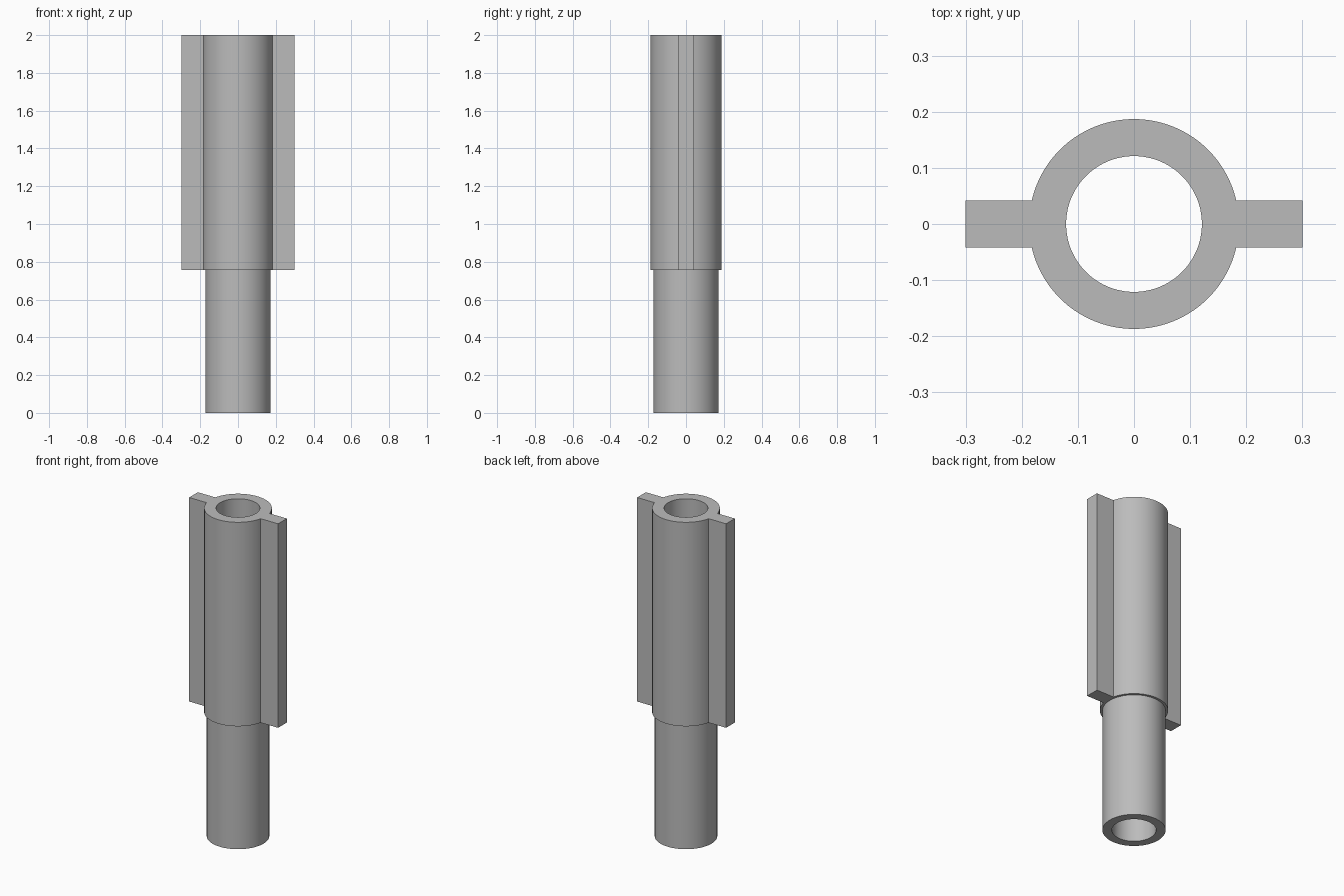
import bpy, bmesh
from math import asin, cos, sin, pi

cube = bpy.data.objects.get("Cube")
if cube:
    bpy.data.objects.remove(cube)

BORE, STEM, COLLAR = 0.121, 0.173, 0.187
SHOULDER, TOP = 0.756, 2.0
FIN_REACH, FIN_HALF = 0.3, 0.042

# Angles around the tube, with a division exactly at each fin edge
a = asin(FIN_HALF / COLLAR)
FIN_STEPS, ARC_STEPS = 6, 40
half_turn = [-a + 2 * a * i / FIN_STEPS for i in range(FIN_STEPS)]
half_turn += [a + (pi - 2 * a) * i / ARC_STEPS for i in range(ARC_STEPS)]
angles = half_turn + [t + pi for t in half_turn]

# Stepped tube: closed wall profile turned around z
profile = [(BORE, 0), (STEM, 0), (STEM, SHOULDER),
           (COLLAR, SHOULDER), (COLLAR, TOP), (BORE, TOP)]
COLLAR_WALL = 3
bm = bmesh.new()
rings = [[bm.verts.new((r * cos(t), r * sin(t), z)) for r, z in profile]
         for t in angles]
fin_faces = {1: [], -1: []}
for i, ring in enumerate(rings):
    following = rings[(i + 1) % len(rings)]
    for j in range(len(profile)):
        k = (j + 1) % len(profile)
        face = bm.faces.new((ring[j], following[j], following[k], ring[k]))
        if j == COLLAR_WALL and i % len(half_turn) < FIN_STEPS:
            fin_faces[1 if i < len(half_turn) else -1].append(face)

# Side fins: drawn straight out of the collar wall to a flat end
for side, faces in fin_faces.items():
    grown = bmesh.ops.extrude_face_region(bm, geom=faces)["geom"]
    for v in grown:
        if isinstance(v, bmesh.types.BMVert):
            v.co.x = side * FIN_REACH
    leftover = [f for f in faces if f.is_valid and f not in grown]
    if leftover:
        bmesh.ops.delete(bm, geom=leftover, context='FACES')
bmesh.ops.recalc_face_normals(bm, faces=bm.faces)

mesh = bpy.data.meshes.new("finned_tube")
bm.to_mesh(mesh)
bm.free()
tube = bpy.data.objects.new("finned_tube", mesh)
bpy.context.collection.objects.link(tube)

# Plain grey finish
grey = bpy.data.materials.new("grey")
grey.use_nodes = True
colour = (0.5, 0.5, 0.5, 1)
grey.diffuse_color = colour
grey.node_tree.nodes["Principled BSDF"].inputs["Base Color"].default_value = colour
mesh.materials.append(grey)

bpy.ops.object.select_all(action='DESELECT')
tube.select_set(True)
bpy.context.view_layer.objects.active = tube
bpy.ops.object.shade_smooth_by_angle()
